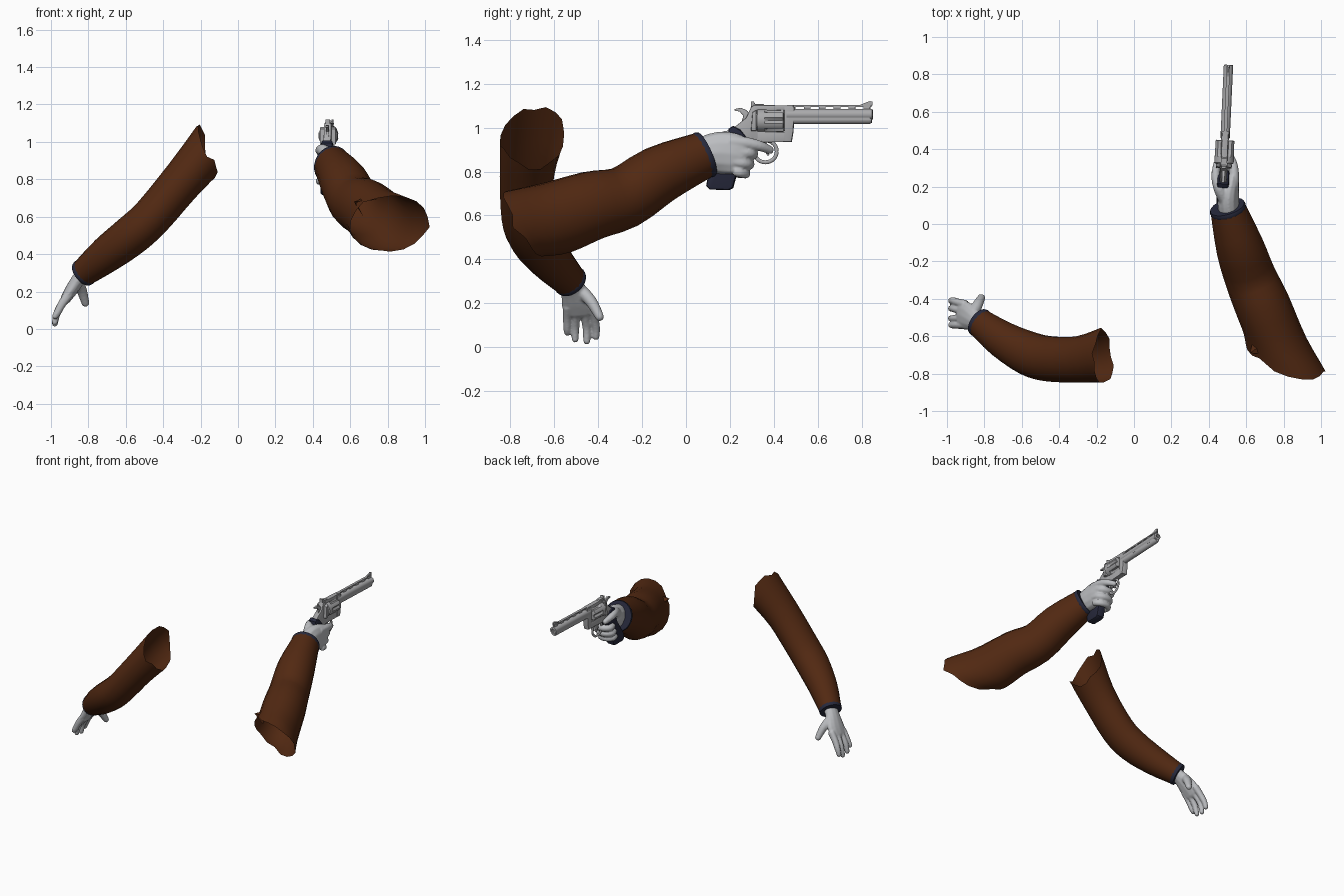
import bpy, bmesh, math, random
from mathutils import Vector, Matrix

if "Cube" in bpy.data.objects:
    bpy.data.objects.remove(bpy.data.objects["Cube"])

random.seed(4)


def material(name, rgb):
    m = bpy.data.materials.new(name)
    m.diffuse_color = (*rgb, 1)
    m.use_nodes = True
    m.node_tree.nodes["Principled BSDF"].inputs["Base Color"].default_value = m.diffuse_color
    return m


BROWN = material("brown cloth", (0.085, 0.022, 0.006))
NAVY = material("dark navy", (0.02, 0.022, 0.045))
SKIN = material("pale grey glove", (0.50, 0.51, 0.53))
STEEL = material("gun grey", (0.40, 0.40, 0.41))


def finish(name, bm, mat, matrix=None, angle=None):
    bmesh.ops.recalc_face_normals(bm, faces=bm.faces)
    if matrix:
        bm.transform(matrix)
    me = bpy.data.meshes.new(name)
    bm.to_mesh(me)
    bm.free()
    me.materials.append(mat)
    ob = bpy.data.objects.new(name, me)
    bpy.context.collection.objects.link(ob)
    if angle is not None:
        bpy.ops.object.select_all(action='DESELECT')
        ob.select_set(True)
        bpy.context.view_layer.objects.active = ob
        bpy.ops.object.shade_smooth_by_angle(angle=math.radians(angle))
    return ob


def spline(rows, sub):
    """Catmull-Rom through rows of (x, y, z, ru, rv)."""
    out, n = [], len(rows)
    for i in range(n - 1):
        a, b, c, d = rows[max(i - 1, 0)], rows[i], rows[i + 1], rows[min(i + 2, n - 1)]
        for k in range(sub):
            t = k / sub
            out.append([q + .5 * t * (r - p + t * (2 * p - 5 * q + 4 * r - s + t * (3 * (q - r) + s - p)))
                        for p, q, r, s in zip(a, b, c, d)])
    return out + [list(rows[-1])]


def tube(bm, rows, ref, seg=14, sub=3, cap=True, shear=None):
    rows = spline(rows, sub)
    pts = [Vector(r[:3]) for r in rows]
    if cap:  # rounded tip
        t = (pts[-1] - pts[-2]).normalized()
        ru, rv = rows[-1][3:]
        pts.append(pts[-1] + t * min(ru, rv) * .7)
        rows.append([*pts[-1], ru * .6, rv * .6])
    rings, dist = [], 0
    for i, p in enumerate(pts):
        if i:
            dist += (p - pts[i - 1]).length
        t = (pts[min(i + 1, len(pts) - 1)] - pts[max(i - 1, 0)]).normalized()
        v = (Vector(ref) - t * t.dot(Vector(ref))).normalized()
        u = t.cross(v)
        ring = []
        for k in range(seg):
            a = 2 * math.pi * k / seg
            c, s = math.cos(a), math.sin(a)
            q = p + u * c * rows[i][3] + v * s * rows[i][4]
            if shear:  # slanted, torn shoulder end
                q -= t * (shear[0] * c + shear[1] * s) * max(0, 1 - dist / .3)
                if i == 0:
                    q -= t * random.uniform(-.025, .025)
            ring.append(bm.verts.new(q))
        rings.append(ring)
    for a, b in zip(rings, rings[1:]):
        for k in range(seg):
            bm.faces.new((a[k], a[(k + 1) % seg], b[(k + 1) % seg], b[k]))
    if cap:
        bm.faces.new(rings[0])
        bm.faces.new(rings[-1])


def sleeve(name, rows, ref, shear):
    bm = bmesh.new()
    tube(bm, rows, ref, 18, 3, False, shear)
    finish(name + "_sleeve", bm, BROWN, angle=50)
    # shirt cuff poking out of the sleeve end
    a, b = Vector(rows[-2][:3]), Vector(rows[-1][:3])
    t = (b - a).normalized()
    ru, rv = rows[-1][3:]
    bm = bmesh.new()
    tube(bm, [(*(b + t * d), ru * k, rv * k) for d, k in
              ((-.03, .85), (-.012, 1.0), (.004, 1.03), (.016, .99), (.014, .86), (-.03, .8))],
         ref, 24, 1, False)
    finish(name + "_cuff", bm, NAVY, angle=50)


def hand(name, parts, ref):
    bm = bmesh.new()
    for rows in parts:
        tube(bm, rows, ref, 12, 4)
    ob = finish(name, bm, SKIN)
    r = ob.modifiers.new("blend", 'REMESH')
    r.mode, r.voxel_size, r.use_smooth_shade = 'VOXEL', .006, True
    s = ob.modifiers.new("soften", 'SMOOTH')
    s.factor, s.iterations = .5, 4


# --- lowered arm ---
sleeve("left", [(-.165, -.70, .955, .125, .145), (-.30, -.725, .79, .112, .125),
                (-.46, -.72, .60, .108, .122), (-.57, -.69, .50, .108, .118),
                (-.70, -.62, .40, .098, .10), (-.822, -.53, .303, .075, .078)],
       (0, 1, 0), (-.075, .02))
left = [[(-.79, -.55, .33, .045, .05), (-.845, -.52, .275, .038, .056),
         (-.893, -.492, .205, .034, .076), (-.925, -.484, .155, .027, .072)]]
for y0, y1, z1 in ((-.54, -.54, .065), (-.503, -.505, .033), (-.464, -.452, .024), (-.428, -.41, .045)):
    left.append([(-.90, y0, .19, .026, .022), (-.94, (y0 + y1) / 2, .135, .023, .021),
                 (-.967, y1, .085, .02, .019), (-.98, y1, z1, .016, .016)])
left.append([(-.86, -.48, .26, .03, .03), (-.835, -.43, .205, .028, .027), (-.815, -.392, .135, .021, .02)])
hand("left_hand", left, (0, 1, 0))

# --- raised arm ---
sleeve("right", [(.81, -.72, .565, .165, .16), (.755, -.60, .587, .15, .17), (.685, -.43, .645, .148, .158),
                 (.62, -.28, .683, .138, .143), (.565, -.12, .787, .128, .133),
                 (.503, .078, .875, .096, .107)], (0, 0, 1), (.14, .08))
# fold of cloth at the inner shoulder
bm = bmesh.new()
fold = [bm.verts.new(p) for p in ((.62, -.69, .68), (.64, -.60, .66), (.72, -.62, .72), (.74, -.70, .69), (.67, -.66, .60))]
for i, j, k in ((0, 1, 2), (0, 2, 3), (0, 4, 1)):
    bm.faces.new((fold[i], fold[j], fold[k]))
finish("sleeve_fold", bm, BROWN)
right = [[(.515, .03, .865, .055, .07), (.505, .10, .88, .058, .088), (.508, .16, .885, .056, .098),
          (.522, .22, .88, .042, .095), (.53, .26, .87, .03, .08)]]
for z, front, r in ((.88, .31, .025), (.833, .293, .025), (.79, .277, .022)):  # curled fingers
    right.append([(.535, .22, z + .012, r, r), (.534, front - .03, z + .005, r, r),
                  (.508, front - .008, z, r, r), (.465, front - .008, z, r * .95, r * .95),
                  (.435, front - .035, z, r * .9, r * .9), (.44, front - .075, z, r * .8, r * .8)])
right.append([(.53, .2, .935, .03, .032), (.535, .27, .93, .027, .028),
              (.525, .335, .917, .023, .024), (.495, .385, .897, .018, .019)])  # trigger finger
right.append([(.49, .13, .92, .04, .045), (.455, .19, .955, .03, .033),
              (.437, .255, .955, .024, .025), (.443, .325, .94, .019, .02)])  # thumb
hand("right_hand", right, (0, 0, 1))

# --- revolver, built around x = 0 then aimed ---
AIM = Matrix.Translation((.466, 0, 0)) @ Matrix.Rotation(-.046, 4, 'Z')


def plate(name, pts, width, mat=STEEL, bevel=.004):
    """Side profile of (y, z) points, thickened in x."""
    bm = bmesh.new()
    f = bm.faces.new([bm.verts.new((-width / 2, y, z)) for y, z in pts])
    ext = bmesh.ops.extrude_face_region(bm, geom=[f])
    bmesh.ops.translate(bm, vec=(width, 0, 0), verts=[g for g in ext['geom'] if isinstance(g, bmesh.types.BMVert)])
    bmesh.ops.recalc_face_normals(bm, faces=bm.faces)
    if bevel:
        rim = [e for e in bm.edges if abs(e.verts[0].co.x - e.verts[1].co.x) < 1e-6]
        bmesh.ops.bevel(bm, geom=rim, offset=bevel, segments=2, affect='EDGES', profile=.5)
    finish(name, bm, mat, AIM, 35)


def box(name, y0, y1, z0, z1, width):
    plate(name, [(y0, z0), (y1, z0), (y1, z1), (y0, z1)], width, bevel=0)


def rod(name, stations, z, seg=24, flute=0):
    """Turned part along y; stations are (y, radius, flute weight)."""
    bm, rings = bmesh.new(), []
    for y, r, w in stations:
        ring = []
        for k in range(seg):
            a = 2 * math.pi * k / seg
            q = r - flute * w * max(0, math.cos(6 * a))
            ring.append(bm.verts.new((q * math.cos(a), y, z + q * math.sin(a))))
        rings.append(ring)
    for a, b in zip(rings, rings[1:]):
        for k in range(seg):
            bm.faces.new((a[k], a[(k + 1) % seg], b[(k + 1) % seg], b[k]))
    bm.faces.new(rings[0])
    bm.faces.new(rings[-1])
    finish(name, bm, STEEL, AIM, 35)


rod("barrel", [(.46, .025, 0), (.85, .025, 0), (.852, .02, 0), (.852, .012, 0), (.80, .012, 0)], 1.06)
rod("under_lug", [(.47, .021, 0), (.835, .021, 0), (.847, .015, 0)], 1.037)
box("barrel_web", .47, .84, 1.035, 1.065, .042)
box("rib_top", .46, .845, 1.093, 1.102, .018)
for i in range(6):
    y = .47 + i * .068
    box("rib_post", y, y + .03, 1.075, 1.095, .014)
plate("front_sight", [(.785, 1.10), (.85, 1.10), (.85, 1.118), (.838, 1.121)], .01, bevel=0)
rod("cylinder", [(.322, .046, 0), (.327, .052, 0), (.36, .052, 0), (.375, .052, 1), (.445, .052, 1), (.449, .046, 1)],
    1.033, 48, .013)
# frame around the cylinder window
plate("top_strap", [(.30, 1.075), (.49, 1.08), (.49, 1.101), (.31, 1.103), (.295, 1.09)], .034)
plate("frame_front", [(.45, .935), (.482, .935), (.49, .985), (.495, 1.095), (.45, 1.095)], .042)
plate("frame_bottom", [(.24, .93), (.465, .935), (.465, .98), (.25, .985)], .038)
plate("frame_rear", [(.215, .965), (.30, .93), (.328, .95), (.328, 1.095), (.298, 1.095), (.275, 1.045), (.225, 1.005)], .04)
plate("recoil_shield", [(.298, .985), (.322, .985), (.322, 1.08), (.305, 1.07)], .085)
plate("rear_sight", [(.298, 1.095), (.36, 1.10), (.35, 1.108), (.315, 1.108), (.308, 1.12), (.298, 1.12)], .026, bevel=0)
plate("hammer", [(.285, 1.02), (.30, 1.05), (.275, 1.08), (.25, 1.09), (.222, 1.085), (.22, 1.078),
                 (.245, 1.073), (.262, 1.055), (.255, 1.03)], .016, bevel=.002)
plate("trigger", [(.345, .94), (.365, .94), (.368, .91), (.38, .875), (.372, .872), (.353, .90)], .012, bevel=.002)
bm = bmesh.new()
tube(bm, [(0, .362 + .052 * math.cos(a), .892 + .05 * math.sin(a), .009, .006)
          for a in (2 * math.pi * k / 28 for k in range(29))], (1, 0, 0), 8, 1, False)
finish("trigger_guard", bm, STEEL, AIM, 50)
# handle
plate("grip", [(.195, .995), (.215, 1.008), (.25, .99), (.29, .94), (.275, .88), (.235, .80), (.215, .725),
               (.195, .715), (.11, .718), (.093, .735), (.10, .775), (.165, .88), (.19, .94)], .062, NAVY, .012)
